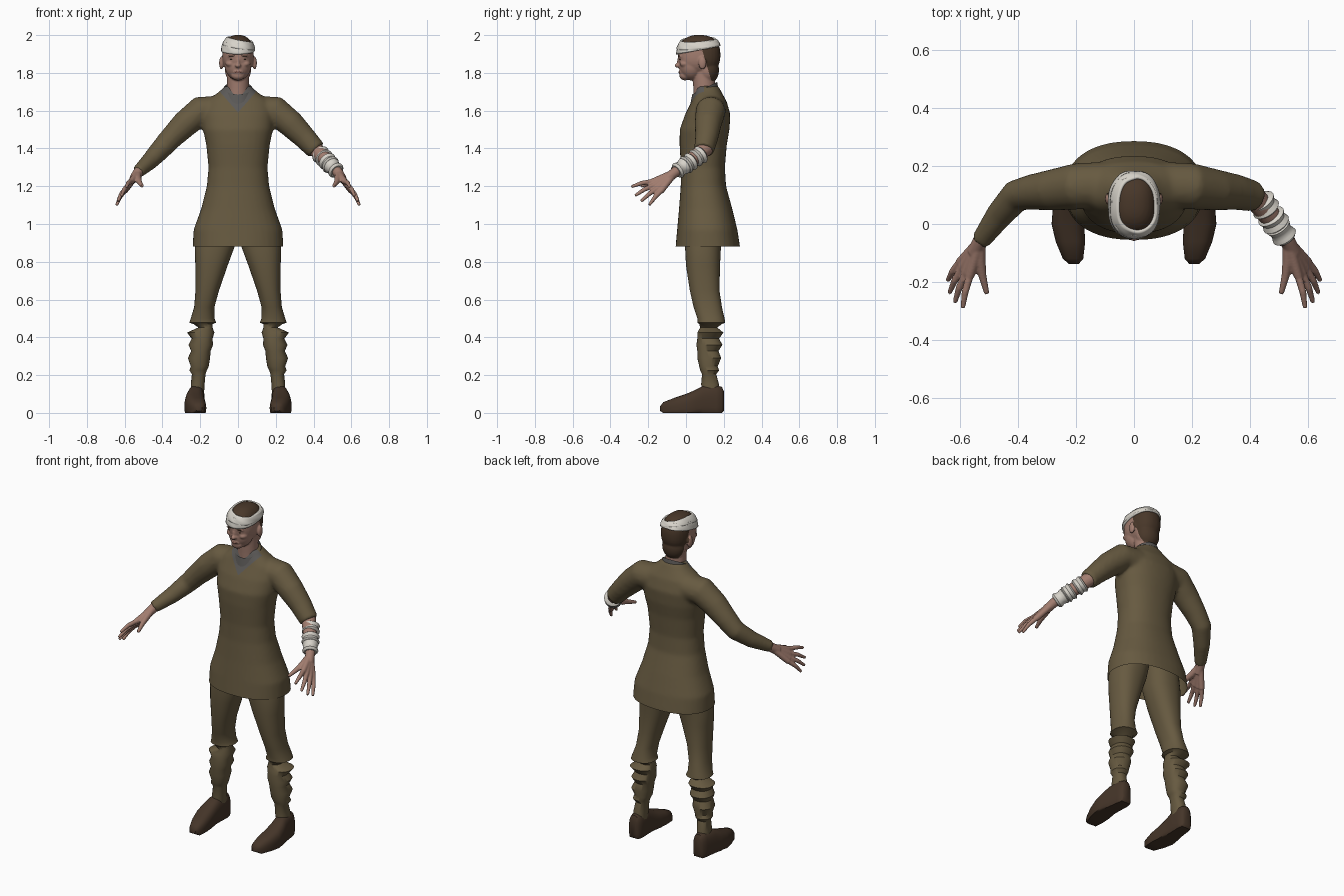
import bpy, bmesh
from math import sin, cos, pi, radians
from mathutils import Vector

cube = bpy.data.objects.get("Cube")
if cube:
    bpy.data.objects.remove(cube)


def material(name, *rgb):
    m = bpy.data.materials.new(name)
    m.use_nodes = True
    m.diffuse_color = (*rgb, 1)
    m.node_tree.nodes["Principled BSDF"].inputs["Base Color"].default_value = (*rgb, 1)
    return m


CLOTH = material("olive cloth", .135, .102, .052)
SKIN = material("skin", .36, .205, .16)
HAIR = material("brown hair", .065, .038, .022)
LEATHER = material("dark leather", .06, .036, .022)
LINEN = material("white linen", .68, .65, .59)
GREY = material("grey undershirt", .105, .1, .095)
LIP = material("lip", .25, .12, .095)


def skin_rings(bm, rings, caps=True):
    rows = [[bm.verts.new(p) for p in r] for r in rings]
    n = len(rows[0])
    for a, b in zip(rows, rows[1:]):
        for i in range(n):
            bm.faces.new((a[i], a[(i + 1) % n], b[(i + 1) % n], b[i]))
    if caps:
        bm.faces.new(rows[0])
        bm.faces.new(rows[-1])


def rounded(t, p):
    """Point on a superellipse of exponent p."""
    c, s = cos(t), sin(t)
    k = (abs(c) ** p + abs(s) ** p) ** (-1 / p)
    return c * k, s * k


def loft(bm, rows, axis="z", p=2.3, n=36, side=1):
    """Rows are (position, x low, x high, other low, other high)."""
    rings = []
    for t, a0, a1, b0, b1 in rows:
        ring = []
        for i in range(n):
            c, s = rounded(2 * pi * i / n, p)
            x, o = side * ((a0 + a1) / 2 + c * (a1 - a0) / 2), (b0 + b1) / 2 + s * (b1 - b0) / 2
            ring.append((x, o, t) if axis == "z" else (x, t, max(o, 0)))
        rings.append(ring)
    skin_rings(bm, rings)


def tube(bm, pts, side=1, n=16):
    """Points are (x, y, z, radius)."""
    c = [Vector((side * p[0], p[1], p[2])) for p in pts]
    rings = []
    for i, p in enumerate(pts):
        q = (c[min(i + 1, len(c) - 1)] - c[max(i - 1, 0)]).to_track_quat("Z", "Y")
        rings.append([c[i] + q @ Vector((cos(a) * p[3], sin(a) * p[3], 0))
                      for a in (2 * pi * k / n for k in range(n))])
    skin_rings(bm, rings)


def ball(bm, centre, radii, p=2):
    made = bmesh.ops.create_uvsphere(bm, u_segments=32, v_segments=20, radius=1)
    for v in made["verts"]:
        k = sum(abs(a) ** p for a in v.co) ** (-1 / p)
        v.co = Vector(c + a * k * r for c, a, r in zip(centre, v.co, radii))


def shade(ob, angle=45):
    ob.data.shade_smooth()
    ob.data.set_sharp_from_angle(angle=radians(angle))


def finish(name, bm, mats, voxel=0, blur=4):
    """Make the object; with a voxel size, fuse its pieces into one skin."""
    bmesh.ops.recalc_face_normals(bm, faces=bm.faces)
    me = bpy.data.meshes.new(name)
    bm.to_mesh(me)
    bm.free()
    ob = bpy.data.objects.new(name, me)
    bpy.context.scene.collection.objects.link(ob)
    if voxel:
        r = ob.modifiers.new("fuse", "REMESH")
        r.mode, r.voxel_size = "VOXEL", voxel
        s = ob.modifiers.new("soften", "SMOOTH")
        s.factor, s.iterations = .5, blur
        bpy.context.view_layer.update()
        fused = bpy.data.meshes.new_from_object(ob.evaluated_get(bpy.context.evaluated_depsgraph_get()))
        ob.modifiers.clear()
        ob.data = fused
    ob.data.materials.clear()
    for m in mats:
        ob.data.materials.append(m)
    shade(ob)
    return ob


def cut(ob, point, normal, remove=False):
    bm = bmesh.new()
    bm.from_mesh(ob.data)
    bmesh.ops.bisect_plane(bm, geom=bm.verts[:] + bm.edges[:] + bm.faces[:], plane_co=point,
                           plane_no=Vector(normal).normalized(), clear_outer=remove)
    bm.to_mesh(ob.data)
    bm.free()


def paint(ob, rule):
    for f in ob.data.polygons:
        f.material_index = int(rule(f.center))


# Tunic: body and sleeves fused, one sleeve cut short at the elbow
bm = bmesh.new()
body = [(.80, .245, -.06, .29), (.88, .24, -.055, .286), (.97, .235, -.047, .272),
        (1.08, .195, -.037, .245), (1.2, .165, -.028, .212), (1.3, .156, -.027, .206),
        (1.42, .168, -.034, .216), (1.5, .185, -.033, .23), (1.58, .19, -.005, .235),
        (1.65, .17, .03, .215), (1.7, .1, .048, .187), (1.73, .07, .055, .172)]
loft(bm, [(z, -w, w, a, b) for z, w, a, b in body])
upper = [(.1, .135, 1.6, .08), (.2, .13, 1.597, .08), (.28, .117, 1.53, .072)]
tube(bm, upper + [(.35, .11, 1.46, .062), (.415, .095, 1.39, .054)])
tube(bm, upper + [(.35, .11, 1.46, .062), (.405, .098, 1.4, .056), (.465, .03, 1.335, .047),
                  (.53, -.06, 1.275, .034)], side=-1)
tunic = finish("tunic", bm, [CLOTH, GREY], voxel=.01, blur=8)
cut(tunic, (0, 0, .88), (0, 0, -1), remove=True)
for s in (1, -1):
    cut(tunic, (0, 0, 1.59), (-1.15 * s, 0, 1))
paint(tunic, lambda c: c.y < .1 and c.z > 1.59 + 1.15 * abs(c.x))
shade(tunic)

# Undershirt collar, sloping down to the front
bm = bmesh.new()
loft(bm, [(1.62, -.1, .1, .02, .185), (1.7, -.08, .08, .036, .174), (1.78, -.064, .064, .036, .16)], p=2)
collar = finish("undershirt_collar", bm, [GREY])
cut(collar, (0, .04, 1.69), (0, -.5, 1), remove=True)

# Trousers with creased lower legs, and shoes
leg = [(1.0, 0, .2, 0, .2), (.88, .018, .228, -.005, .185), (.78, .055, .226, 0, .18),
       (.65, .1, .225, .02, .177), (.56, .125, .232, .04, .19), (.5, .125, .25, .06, .204),
       (.478, .115, .258, .06, .208), (.47, .135, .235, .07, .19), (.452, .135, .21, .075, .165),
       (.425, .125, .27, .06, .198), (.393, .135, .245, .06, .175), (.36, .132, .262, .055, .193),
       (.328, .145, .248, .06, .172), (.29, .148, .265, .06, .186), (.247, .155, .25, .07, .168),
       (.225, .165, .257, .075, .175), (.205, .172, .244, .085, .16), (.15, .177, .25, .08, .175),
       (.1, .18, .25, .09, .175)]
foot = [(-.137, .19, .225, .01, .035), (-.12, .175, .245, -.03, .057), (-.06, .168, .27, -.03, .08),
        (0, .172, .284, -.03, .1), (.05, .177, .28, -.03, .122), (.09, .178, .27, -.03, .142),
        (.16, .176, .26, -.03, .146), (.19, .183, .252, -.03, .138), (.2, .195, .24, .01, .115)]
for s, label in ((1, "left"), (-1, "right")):
    bm = bmesh.new()
    loft(bm, leg, side=s)
    finish(label + "_trouser_leg", bm, [CLOTH])
    bm = bmesh.new()
    loft(bm, foot, axis="y", p=2.7, side=s)
    finish(label + "_shoe", bm, [LEATHER])

# Hands: forearm, palm strands and tapering fingers fused together
wrist = (.53, -.06, 1.272)
fingers = [((.566, -.18, 1.224), (.59, -.29, 1.197)), ((.58, -.17, 1.204), (.617, -.27, 1.15)),
           ((.592, -.152, 1.187), (.636, -.238, 1.12)), ((.6, -.132, 1.174), (.642, -.195, 1.1))]
for s, label in ((1, "left"), (-1, "right")):
    bm = bmesh.new()
    tube(bm, [(.40, .11, 1.405, .041), (.47, .025, 1.335, .038), (*wrist, .027), (.55, -.1, 1.24, .026)], s)
    for knuckle, tip in fingers:
        tube(bm, [(*wrist, .02), (*knuckle, .016)], s)
        near, far = Vector(knuckle), Vector(tip)
        bent = near.lerp(far, .5) + Vector((.004, 0, .006))
        tube(bm, [(*near.lerp(far, -.1), .014), (*bent, .012), (*far, .008)], s)
    tube(bm, [(*wrist, .018), (.53, -.13, 1.24, .019), (.522, -.18, 1.222, .014), (.507, -.24, 1.2, .009)], s)
    finish(label + "_hand", bm, [SKIN], voxel=.0045, blur=3)

# Forearm bandage in three wavy wraps
a, b = Vector((.43, .09, 1.375)), Vector(wrist)
bm = bmesh.new()
for t0, t1, r in ((.03, .3, .046), (.38, .64, .046), (.6, .94, .041)):
    steps = [t0 + (t1 - t0) * k / 6 for k in range(7)]
    tube(bm, [(*a.lerp(b, t), r + .004 * sin(pi * k / 2) - (.006 if k in (0, 6) else 0))
              for k, t in enumerate(steps)], n=24)
finish("forearm_bandage", bm, [LINEN])

# Head, with hair marked off by clean cuts
SKULL, SIZE, BOX = (0, .07, 1.895), (.083, .112, .106), 2.4
bm = bmesh.new()
ball(bm, SKULL, SIZE, BOX)
ball(bm, (0, .03, 1.84), (.07, .068, .08))             # face
ball(bm, (0, -.005, 1.786), (.036, .03, .026))         # chin
ball(bm, (0, -.03, 1.86), (.011, .018, .03))           # nose bridge
ball(bm, (0, -.042, 1.839), (.016, .018, .012))        # nose tip
ball(bm, (0, -.027, 1.888), (.056, .016, .01))         # brow
ball(bm, (0, -.028, 1.804), (.026, .011, .012))        # mouth
ball(bm, (0, .115, 1.815), (.069, .06, .075))          # nape
tube(bm, [(0, .105, 1.64, .062), (0, .097, 1.72, .058), (0, .09, 1.82, .058)], n=32)
for s in (1, -1):
    ball(bm, (s * .04, -.004, 1.848), (.026, .03, .018))
    ball(bm, (s * .088, .087, 1.852), (.012, .021, .034))
head = finish("head", bm, [SKIN, HAIR], voxel=.005, blur=3)
cut(head, (0, .107, 1.85), (0, 1, .3))
for z in (1.757, 1.945):
    cut(head, (0, 0, z), (0, 0, 1))
paint(head, lambda c: c.z > 1.945 or (c.z > 1.757 and c.y + .3 * (c.z - 1.85) > .107))
shade(head, 60)

# Eyes, eyebrows and lips
for name, mat, x, y, z, size in (("eye", HAIR, .032, -.031, 1.871, (.011, .005, .004)),
                                 ("eyebrow", HAIR, .033, -.038, 1.89, (.018, .005, .003))):
    for s, label in ((1, "left_"), (-1, "right_")):
        bm = bmesh.new()
        ball(bm, (s * x, y, z), size)
        finish(label + name, bm, [mat])
bm = bmesh.new()
ball(bm, (0, -.035, 1.804), (.02, .005, .006))
finish("lips", bm, [LIP])


# Head bandage: two overlapping strips that follow the skull
def strip(name, height, half, grow):
    bm, n, rings = bmesh.new(), 72, []
    for j in range(7):
        ring = []
        for i in range(n):
            t = 2 * pi * i / n
            z = height(t) + half(t) * (j / 3 - 1)
            u = min(abs(z - SKULL[2]) / SIZE[2], .96)
            k = (1 - u ** BOX) ** (1 / BOX) * (grow + .012 * sin(7 * t + j))
            c, s = rounded(t, BOX)
            ring.append((SIZE[0] * k * c, SKULL[1] + SIZE[1] * k * s, z))
        rings.append(ring)
    skin_rings(bm, rings, caps=False)
    ob = finish(name, bm, [LINEN])
    m = ob.modifiers.new("thickness", "SOLIDIFY")
    m.thickness, m.offset = .012, 0


strip("head_bandage_lower", lambda t: 1.942 + .016 * sin(t), lambda t: .022 - .006 * sin(t), 1.03)
strip("head_bandage_upper", lambda t: 1.957 + .008 * sin(t) - .014 * cos(t), lambda t: .017 - .005 * sin(t), 1.045)
